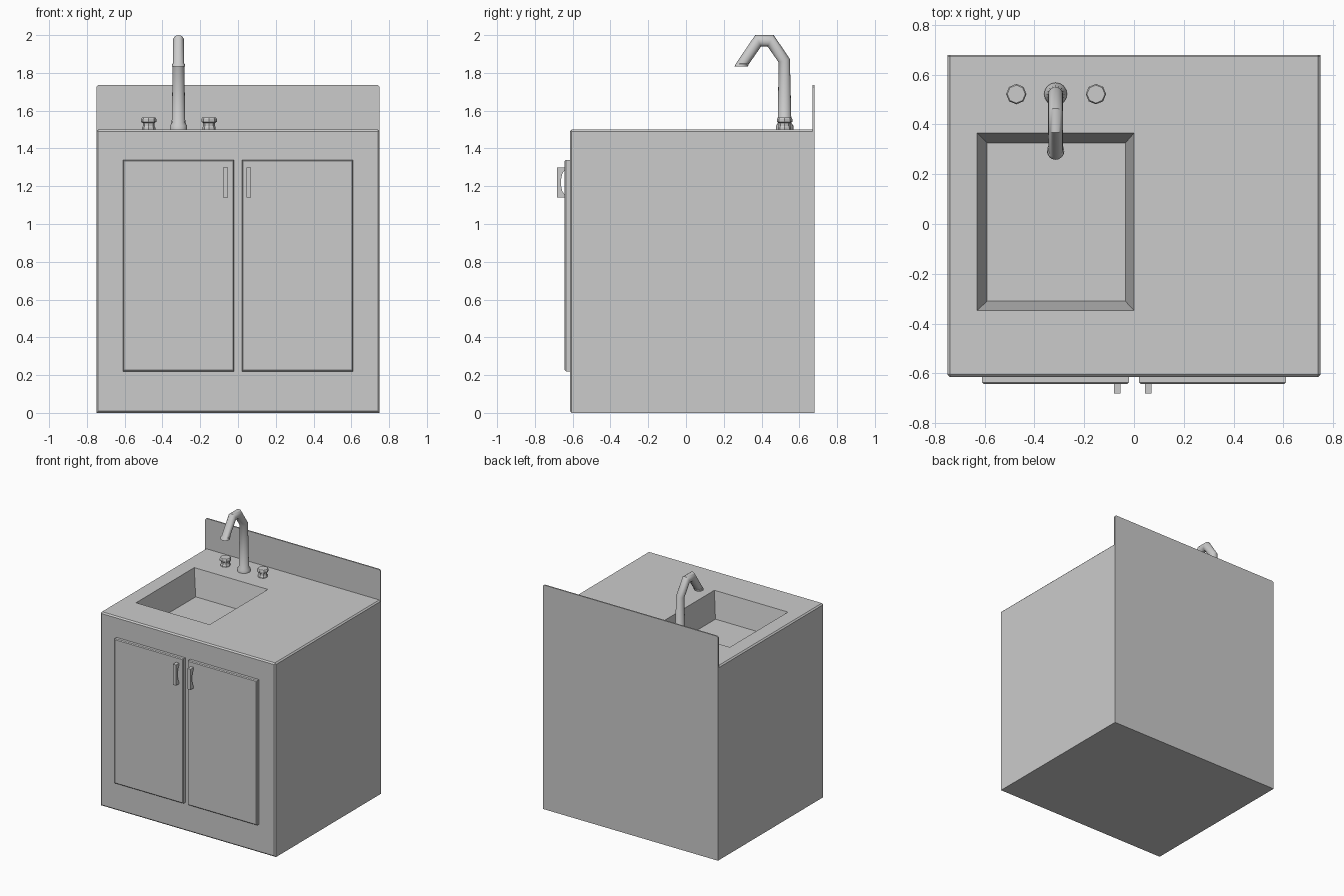
import bpy, bmesh, math

if "Cube" in bpy.data.objects:
    bpy.data.objects.remove(bpy.data.objects["Cube"])


def finish(name, bm, smooth=False):
    bmesh.ops.recalc_face_normals(bm, faces=bm.faces)
    mesh = bpy.data.meshes.new(name)
    bm.to_mesh(mesh)
    bm.free()
    ob = bpy.data.objects.new(name, mesh)
    bpy.context.collection.objects.link(ob)
    if smooth:
        bpy.ops.object.select_all(action='DESELECT')
        bpy.context.view_layer.objects.active = ob
        ob.select_set(True)
        bpy.ops.object.shade_smooth_by_angle(angle=math.radians(35))
    return ob


def box(lo, hi, bevel=0, pick=lambda a, b: True):
    bm = bmesh.new()
    bmesh.ops.create_cube(bm, size=1)
    for v in bm.verts:
        v.co = [(l + h) / 2 + c * (h - l) for l, h, c in zip(lo, hi, v.co)]
    if bevel:
        edges = [e for e in bm.edges if pick(e.verts[0].co, e.verts[1].co)]
        bmesh.ops.bevel(bm, geom=edges, offset=bevel, segments=1, affect='EDGES')
    return bm


def loft(rings):
    bm = bmesh.new()
    loops = [[bm.verts.new(p) for p in ring] for ring in rings]
    n = len(loops[0])
    for a, b in zip(loops, loops[1:]):
        for i in range(n):
            j = (i + 1) % n
            bm.faces.new((a[i], a[j], b[j], b[i]))
    bm.faces.new(loops[0][::-1])
    bm.faces.new(loops[-1])
    return bm


def rect(x0, x1, y0, y1, z):
    return [(x0, y0, z), (x1, y0, z), (x1, y1, z), (x0, y1, z)]


# Cabinet body, chamfered on the front and top edges
cabinet = finish("cabinet", box(
    (-0.75, -0.615, 0), (0.75, 0.68, 1.5), 0.01,
    lambda a, b: (a.y < 0 and b.y < 0) or (a.z > 1 and b.z > 1 and min(a.y, b.y) < 0)))

# Sink basin cut into the worktop with sloping walls
cutter = finish("basin_cutter", loft([
    rect(-0.59, -0.035, -0.31, 0.325, 1.3),
    rect(-0.63, 0.0, -0.347, 0.365, 1.5),
    rect(-0.63, 0.0, -0.347, 0.365, 1.6)]))
cutter.hide_render = True
mod = cabinet.modifiers.new("basin", 'BOOLEAN')
mod.object = cutter
mod.operation = 'DIFFERENCE'
mod.solver = 'EXACT'
bpy.context.view_layer.objects.active = cabinet
bpy.ops.object.modifier_apply(modifier=mod.name)
bpy.data.objects.remove(cutter)

# Backsplash with chamfered top corners
finish("backsplash", box((-0.75, 0.67, 1.48), (0.75, 0.68, 1.735), 0.01,
                         lambda a, b: a.z > 1.6 and b.z > 1.6 and a.x * b.x > 0))

# Doors and their arched handles
for side, s in (("left", -1), ("right", 1)):
    xs = sorted((s * 0.02, s * 0.61))
    finish(side + "_door", box((xs[0], -0.642, 0.22), (xs[1], -0.61, 1.34), 0.006,
                               lambda a, b: a.y < -0.63 and b.y < -0.63))
    profile = [(-0.638, 1.14), (-0.682, 1.14), (-0.682, 1.3), (-0.638, 1.3)]
    for i in range(9):
        t = math.pi * i / 8
        profile.append((-0.638 - 0.024 * math.sin(t), 1.22 + 0.064 * math.cos(t)))
    xc = -0.067 if s < 0 else 0.057
    finish(side + "_handle", loft([[(x, y, z) for y, z in profile]
                                   for x in (xc - 0.013, xc + 0.013)]))

# Faucet: flared foot, straight neck, angular hook; (y, z, radius, tilt, mitre)
path = [(0.522, 1.495, 0.046, 0, 1), (0.522, 1.52, 0.046, 0, 1),
        (0.522, 1.535, 0.036, 0, 1), (0.52, 1.865, 0.03, 16, 1.04),
        (0.448, 1.97, 0.03, 61, 1.14), (0.382, 1.97, 0.03, 117, 1.13),
        (0.3, 1.85, 0.029, 180, 1.22), (0.298, 1.848, 0.034, 180, 1.0),
        (0.293, 1.835, 0.035, 180, 1.0)]
rings = []
for y, z, r, tilt, mitre in path:
    a = math.radians(tilt)
    ring = []
    for i in range(16):
        t = math.tau * i / 16
        d = r * mitre * math.sin(t)
        ring.append((-0.315 + r * math.cos(t), y + d * math.cos(a), z + d * math.sin(a)))
    rings.append(ring)
finish("faucet", loft(rings), smooth=True)

# Tap knobs with a waist and a wider cap
knob = [(0.035, 1.495), (0.035, 1.51), (0.031, 1.518), (0.031, 1.535),
        (0.041, 1.541), (0.041, 1.556), (0.036, 1.563)]
for name, x in (("hot_knob", -0.473), ("cold_knob", -0.153)):
    finish(name, loft([[(x + r * math.cos(math.tau * i / 8),
                         0.522 + r * math.sin(math.tau * i / 8), z)
                        for i in range(8)] for r, z in knob]))
